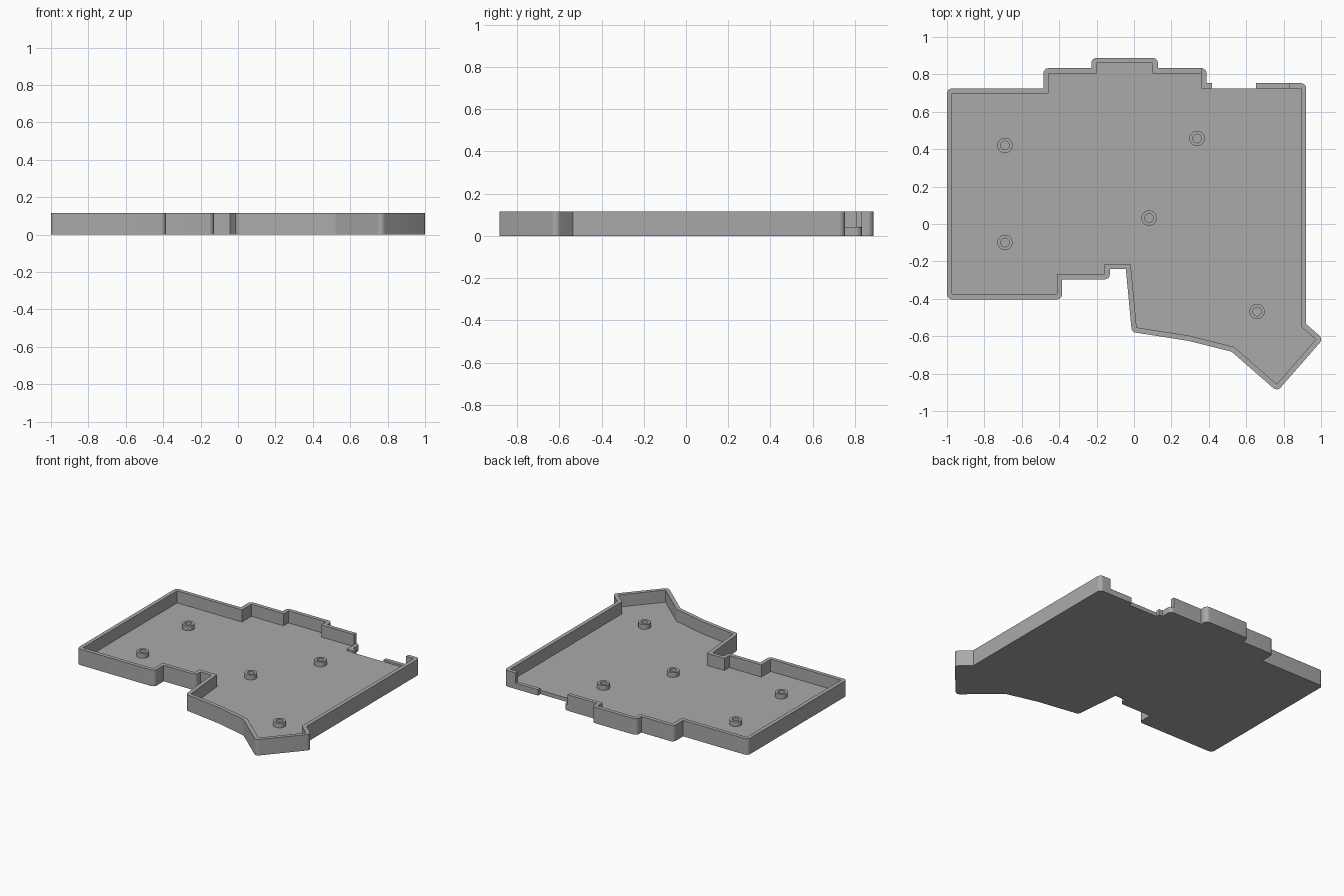
import bpy, bmesh, math
from mathutils import Vector

if "Cube" in bpy.data.objects:
    bpy.data.objects.remove(bpy.data.objects["Cube"])

WALL, HEIGHT, FLOOR, LOW = 0.028, 0.115, 0.028, 0.042

grey = bpy.data.materials.new("grey plastic")
grey.diffuse_color = (0.40, 0.40, 0.40, 1)
grey.use_nodes = True
grey.node_tree.nodes["Principled BSDF"].inputs["Base Color"].default_value = grey.diffuse_color

# inner outline of the tray, counter-clockwise
INNER = [(-0.972, -0.375), (-0.412, -0.375), (-0.412, -0.268), (-0.157, -0.268),
         (-0.157, -0.213), (-0.018, -0.213), (0.014, -0.553), (0.295, -0.597),
         (0.535, -0.657), (0.763, -0.856), (0.972, -0.617), (0.892, -0.547),
         (0.892, 0.725), (0.36, 0.725), (0.36, 0.805), (0.10, 0.805),
         (0.10, 0.86), (-0.20, 0.86), (-0.20, 0.805), (-0.457, 0.805),
         (-0.457, 0.697), (-0.972, 0.697)]


def offset(points, d, steps=8):
    """Grow an outline: rounded outside corners, sharp inside corners."""
    out, n = [], len(points)
    for i in range(n):
        p = Vector(points[i])
        a = (p - Vector(points[i - 1])).normalized()
        b = (Vector(points[(i + 1) % n]) - p).normalized()
        na, nb = Vector((a.y, -a.x)), Vector((b.y, -b.x))
        turn = math.atan2(a.x * b.y - a.y * b.x, a.dot(b))
        if turn > 0:
            k = max(2, round(steps * turn / (math.pi / 2)))
            start = math.atan2(na.y, na.x)
            for j in range(k + 1):
                t = start + turn * j / k
                out.append(p + d * Vector((math.cos(t), math.sin(t))))
        else:
            out.append(p + (na + nb) * d / (1 + na.dot(nb)))
    return out


def prism(name, points, z0, z1):
    """Extrude a flat outline between two heights."""
    bm = bmesh.new()
    face = bm.faces.new([bm.verts.new((p[0], p[1], z0)) for p in points])
    top = bmesh.ops.extrude_face_region(bm, geom=[face])["geom"]
    for v in top:
        if isinstance(v, bmesh.types.BMVert):
            v.co.z = z1
    bmesh.ops.recalc_face_normals(bm, faces=bm.faces)
    mesh = bpy.data.meshes.new(name)
    bm.to_mesh(mesh)
    bm.free()
    mesh.materials.append(grey)
    ob = bpy.data.objects.new(name, mesh)
    bpy.context.collection.objects.link(ob)
    return ob


def box(name, x0, x1, y0, y1, z0, z1):
    return prism(name, [(x0, y0), (x1, y0), (x1, y1), (x0, y1)], z0, z1)


def cut(target, cutter):
    """Subtract a cutter and throw it away."""
    cutter.hide_render = True
    mod = target.modifiers.new("cut", 'BOOLEAN')
    mod.operation, mod.solver, mod.object = 'DIFFERENCE', 'EXACT', cutter
    bpy.context.view_layer.objects.active = target
    bpy.ops.object.modifier_apply(modifier=mod.name)
    bpy.data.objects.remove(cutter)


def smooth(ob):
    bpy.ops.object.select_all(action='DESELECT')
    ob.select_set(True)
    bpy.context.view_layer.objects.active = ob
    bpy.ops.object.shade_smooth_by_angle(angle=math.radians(20))


# tray: solid block, hollowed out
tray = prism("tray", offset(INNER, WALL), 0, HEIGHT)
cut(tray, prism("hollow_cutter", INNER, FLOOR, HEIGHT + 0.1))
# lowered back rim, and the opening right through it
cut(tray, box("low_rim_cutter", 0.36, 0.83, 0.70, 0.90, LOW, HEIGHT + 0.1))
cut(tray, box("opening_cutter", 0.417, 0.652, 0.725, 0.90, -0.1, HEIGHT + 0.1))
smooth(tray)

# hollow screw posts standing on the floor
POSTS = [(-0.69, 0.42), (0.337, 0.457), (0.08, 0.032), (-0.69, -0.099), (0.658, -0.468)]


def circle(x, y, r, n=32):
    return [(x + r * math.cos(2 * math.pi * i / n), y + r * math.sin(2 * math.pi * i / n))
            for i in range(n)]


for i, (x, y) in enumerate(POSTS):
    post = prism(f"screw_post_{i + 1}", circle(x, y, 0.041), FLOOR - 0.002, 0.062)
    cut(post, prism("post_hole_cutter", circle(x, y, 0.023), -0.1, 0.2))
    smooth(post)
